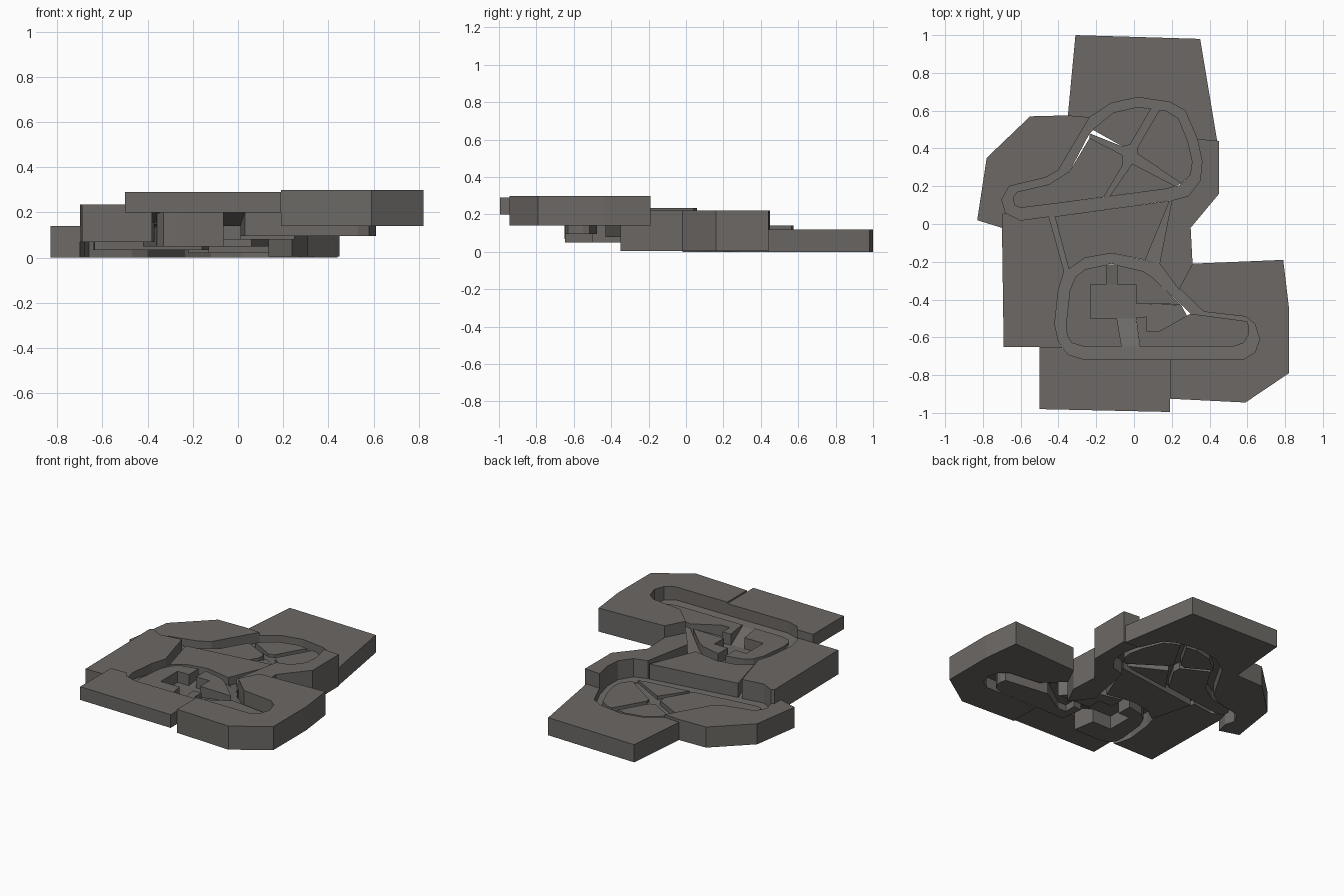
import bpy, bmesh

stone = bpy.data.materials.new("dark grey stone")
stone.diffuse_color = (0.15, 0.14, 0.13, 1)


def finish(bm, name):
    me = bpy.data.meshes.new(name)
    bm.to_mesh(me)
    bm.free()
    me.materials.append(stone)
    bpy.context.collection.objects.link(bpy.data.objects.new(name, me))


def slab(name, pts, z0, z1):
    """Outline extruded straight up from z0 to z1."""
    bm = bmesh.new()
    f = bm.faces.new([bm.verts.new((x, y, z0)) for x, y in pts])
    r = bmesh.ops.extrude_face_region(bm, geom=[f])
    for v in r["geom"]:
        if isinstance(v, bmesh.types.BMVert):
            v.co.z = z1
    bmesh.ops.recalc_face_normals(bm, faces=bm.faces)
    finish(bm, name)


def upward(bm):
    for f in bm.faces:
        f.normal_update()
        if f.normal.z < 0:
            f.normal_flip()


def ring_road(name, outer, inner, height):
    """Thin walkway between two matching loops, its height a rule of y."""
    bm = bmesh.new()
    a, b = [[bm.verts.new((x, y, height(y))) for x, y in l] for l in (outer, inner)]
    n = len(a)
    for i in range(n):
        j = (i + 1) % n
        bm.faces.new((a[i], a[j], b[j], b[i]))
    upward(bm)
    finish(bm, name)


def path(name, pts):
    bm = bmesh.new()
    bm.faces.new([bm.verts.new(p) for p in pts])
    upward(bm)
    finish(bm, name)


def low_z(y):
    return 0.10 - (y - 0.1) * 0.07


def high_z(y):
    return 0.15 + (-0.2 - y) * 0.12


# Loop outlines of the two sunken walkways
U = [(-.235, .565), (-.12, .64), (.02, .67), (.19, .645), (.27, .6), (.335, .45),
     (.36, .33), (.35, .23), (.29, .15), (.2, .125), (-.42, .04), (-.6, .02),
     (-.68, .06), (-.7, .13), (-.66, .2), (-.47, .245), (-.4, .285)]
UI = [(-.235, .48), (-.11, .59), (.02, .62), (.17, .6), (.235, .56), (.285, .44),
      (.31, .33), (.3, .26), (.24, .205), (.17, .185), (-.4, .11), (-.6, .085),
      (-.635, .1), (-.64, .14), (-.62, .17), (-.45, .21), (-.34, .28)]
L = [(-.42, -.53), (-.4, -.62), (-.35, -.69), (-.27, -.715), (.1, -.715), (.58, -.715),
     (.64, -.68), (.665, -.61), (.64, -.53), (.59, -.49), (.37, -.465), (.135, -.21),
     (.055, -.19), (-.12, -.155), (-.26, -.18), (-.37, -.25), (-.4, -.35)]
LI = [(-.36, -.53), (-.355, -.59), (-.33, -.63), (-.27, -.648), (.1, -.648), (.53, -.648),
      (.58, -.63), (.605, -.59), (.61, -.55), (.6, -.515), (.3, -.475), (.1, -.285),
      (.05, -.25), (-.12, -.21), (-.26, -.24), (-.31, -.28), (-.34, -.35)]
ring_road("lower_ring_road", U, UI, low_z)
ring_road("upper_ring_road", L, LI, high_z)

# Surrounding terraces
slab("back_terrace", [(-.31, 1), (.35, .98), (.44, .44)] + U[5::-1] + [(-.35, .575)], 0, .12)
slab("back_left_terrace", [(-.35, .575), (-.55, .57), (-.78, .35), (-.83, .02), (-.7, -.02)]
     + U[12:] + [U[0]], 0, .14)
slab("middle_right_terrace", [(.45, .44), (.45, .16), (.3, -.02), (.31, -.21), (.24, -.35),
     L[11]] + U[9:4:-1], .005, .22)
slab("left_terrace", [(-.7, .05), U[12], U[11], (-.45, .04), L[15], L[16], L[0], L[1],
     (-.38, -.65), (-.69, -.65)], .07, .235)
slab("front_terrace", [(-.5, -.65), (-.5, -.98), (.19, -.995), (.19, -.715), L[3], L[2],
     (-.38, -.65)], .2, .29)
slab("front_right_terrace", [(.31, -.21), (.79, -.19), (.82, -.44), (.82, -.79), (.59, -.945),
     (.19, -.925), (.19, -.715)] + L[5:11] + [(.24, -.34)], .14, .3)

# Plateau between the loops, with a sloping link road on each side
slab("middle_plateau", [(-.42, .04), (.19, .123), (.06, -.19), L[13], L[14], (-.345, -.24)],
     .05, .2)
path("left_link_road", [(-.45, .04, .1), (-.42, .04, .1), (-.345, -.24, .15), (-.37, -.25, .15)])
path("right_link_road", [(.19, .123, .1), (.2, .125, .1), (.135, -.21, .15), (.06, -.19, .15)])

# Islands inside the lower loop, split by four paths
slab("lower_island_north", [(-.22, .5)] + UI[1:3] + [(.09, .61), (-.02, .42), (-.06, .41)], .02, .1)
slab("lower_island_east", [(.135, .605)] + UI[3:8] + [(.25, .215), (.02, .37), (.015, .4)], .02, .1)
slab("lower_island_south", [(-.01, .32), (.22, .2), UI[9], (-.13, .146)], .02, .11)
slab("lower_island_west", [(-.235, .455), (-.06, .365), (-.06, .31), (-.16, .142)] + UI[10:],
     .035, .11)
path("lower_crossing", [(-.235, .48, .075), (-.06, .41, .08), (-.02, .42, .08), (.09, .61, .065),
     (.135, .605, .065), (.015, .4, .08), (.02, .37, .08), (.25, .215, .09), (.22, .2, .09),
     (-.01, .32, .085), (-.13, .146, .095), (-.16, .142, .095), (-.06, .31, .085),
     (-.06, .365, .08), (-.235, .455, .075)])

# Islands inside the upper loop, around a sunken square
slab("upper_island_west", LI[14:] + LI[:4] + [(-.065, -.648), (-.09, -.5), (-.23, -.5),
     (-.23, -.32), (-.145, -.32), (-.145, -.215)], .05, .215)
slab("upper_island_north_east", [(-.09, -.217), LI[12], LI[11], (.25, -.43), (.2, -.425),
     (.01, -.42), (.01, -.32), (-.09, -.32)], .08, .215)
slab("upper_island_south_east", [(.03, -.648)] + LI[4:11] + [(.28, -.485), (.13, -.57),
     (.07, -.57), (.07, -.49), (.01, -.495)], .095, .215)

# Sunken square and its ramps
path("square_floor", [(-.23, -.5, .14), (.01, -.5, .14), (.01, -.32, .14), (-.23, -.32, .14)])
path("front_ramp", [(-.09, -.5, .14), (.01, -.5, .14), (.03, -.648, .204), (-.065, -.648, .204)])
path("back_ramp", [(-.145, -.32, .14), (-.09, -.32, .14), (-.09, -.215, .152), (-.145, -.215, .152)])
path("side_path", [(.01, -.495, .14), (.07, -.49, .14), (.07, -.57, .14), (.13, -.57, .14),
     (.28, -.485, .18), (.25, -.43, .18), (.2, -.425, .14), (.01, -.42, .14)])
